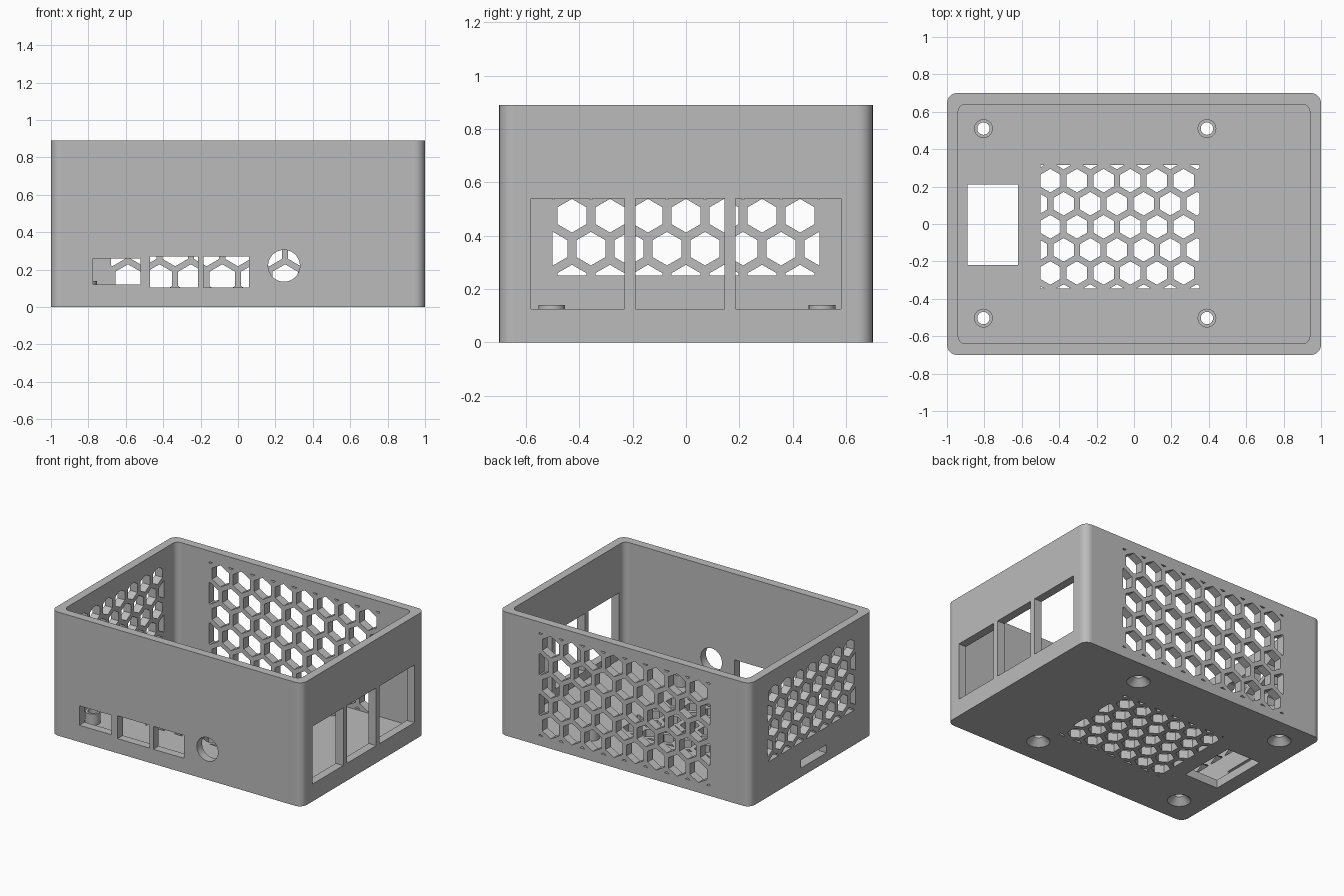
import bpy, bmesh, math
from mathutils import Vector

cube = bpy.data.objects.get("Cube")
if cube:
    bpy.data.objects.remove(cube, do_unlink=True)

grey = bpy.data.materials.new("grey plastic")
grey.use_nodes = True
tone = (0.5, 0.5, 0.5, 1)
grey.diffuse_color = tone
grey.node_tree.nodes["Principled BSDF"].inputs["Base Color"].default_value = tone

HX, HY, HEIGHT, WALL, FLOOR = 1.0, 0.7, 0.89, 0.06, 0.06
BORE, POST_R, POST_TOP = 0.033, 0.05, 0.14


def make_object(name, bm):
    bmesh.ops.recalc_face_normals(bm, faces=bm.faces)
    mesh = bpy.data.meshes.new(name)
    bm.to_mesh(mesh)
    bm.free()
    obj = bpy.data.objects.new(name, mesh)
    bpy.context.collection.objects.link(obj)
    mesh.materials.append(grey)
    return obj


def loft(bm, rings, start_cap=True, end_cap=True):
    """Join rings of equal point count with quads."""
    loops = [[bm.verts.new(p) for p in ring] for ring in rings]
    for a, b in zip(loops, loops[1:]):
        for i in range(len(a)):
            j = (i + 1) % len(a)
            bm.faces.new((a[i], a[j], b[j], b[i]))
    if start_cap:
        bm.faces.new(loops[0][::-1])
    if end_cap:
        bm.faces.new(loops[-1])


def rounded(hx, hy, r, z, steps=8):
    pts = []
    for q, (sx, sy) in enumerate(((1, 1), (-1, 1), (-1, -1), (1, -1))):
        for k in range(steps + 1):
            a = (q + k / steps) * math.pi / 2
            pts.append((sx * (hx - r) + r * math.cos(a), sy * (hy - r) + r * math.sin(a), z))
    return pts


def polygon(u, v, r, n, start=0.0):
    return [(u + r * math.cos(start + math.tau * k / n),
             v + r * math.sin(start + math.tau * k / n)) for k in range(n)]


def rect(u0, u1, v0, v1):
    return [(u0, v0), (u1, v0), (u1, v1), (u0, v1)]


def clip(pts, box):
    """Trim a convex polygon to a rectangle."""
    u0, u1, v0, v1 = box
    for axis, limit, sign in ((0, u0, 1), (0, u1, -1), (1, v0, 1), (1, v1, -1)):
        out = []
        for p, q in zip(pts, pts[1:] + pts[:1]):
            dp, dq = sign * (p[axis] - limit), sign * (q[axis] - limit)
            if dp >= 0:
                out.append(p)
            if dp * dq < 0:
                out.append(tuple(Vector(p).lerp(Vector(q), dp / (dp - dq))))
        pts = out
        if len(pts) < 3:
            return []
    return pts


def prism(bm, axis, pts, lo, hi):
    """Extrude a 2D outline along the named axis."""
    place = {"x": lambda u, v, w: (w, u, v),
             "y": lambda u, v, w: (u, w, v),
             "z": lambda u, v, w: (u, v, w)}[axis]
    loft(bm, [[place(u, v, w) for u, v in pts] for w in (lo, hi)])


def honeycomb(bm, axis, box, centre, pitch, radius, lo, hi):
    """Staggered hexagon holes trimmed to a rectangular field."""
    for row in range(-7, 8):
        for col in range(-10, 11):
            u = centre[0] + (col + (row % 2) / 2) * pitch
            v = centre[1] + row * pitch * math.sqrt(3) / 2
            pts = clip(polygon(u, v, radius, 6, math.pi / 6), box)
            if pts:
                prism(bm, axis, pts, lo, hi)


def ring(x, y, r, z):
    return [(u, v, z) for u, v in polygon(x, y, r, 32)]


# Open tray with rounded corners
bm = bmesh.new()
loft(bm, [rounded(HX, HY, 0.055, 0), rounded(HX, HY, 0.055, HEIGHT),
          rounded(HX - WALL, HY - WALL, 0.04, HEIGHT),
          rounded(HX - WALL, HY - WALL, 0.04, FLOOR)])
case = make_object("case_body", bm)

# All openings gathered in one cutter
bm = bmesh.new()
front, back = (-HY - 0.05, -HY + 0.09), (HY - 0.09, HY + 0.05)
left, right = (-HX - 0.05, -HX + 0.09), (HX - 0.09, HX + 0.05)
under = (-0.05, FLOOR + 0.03)

# Front ports
for box in ((-0.775, -0.52, 0.12, 0.26), (-0.47, -0.215, 0.105, 0.27), (-0.185, 0.06, 0.105, 0.27)):
    prism(bm, "y", rect(*box), *front)
prism(bm, "y", polygon(0.246, 0.22, 0.085, 40), *front)

# Large side ports
for y0, y1 in ((-0.58, -0.23), (-0.19, 0.145), (0.185, 0.58)):
    prism(bm, "x", rect(y0, y1, 0.125, 0.54), *right)

# Card slot and floor window
prism(bm, "x", rect(-0.17, 0.12, 0.064, 0.122), *left)
prism(bm, "z", rect(-0.89, -0.62, -0.22, 0.21), *under)

# Ventilation fields
honeycomb(bm, "y", (-0.68, 0.68, 0.07, 0.812), (0.084, 0.441), 0.168, 0.078, *back)
honeycomb(bm, "x", (-0.5, 0.5, 0.25, 0.775), (0, 0.4745), 0.1425, 0.063, *left)
honeycomb(bm, "z", (-0.5, 0.35, -0.345, 0.315), (-0.02, -0.015), 0.1425, 0.063, *under)

# Countersunk screw holes
posts = [(x, y) for x in (-0.805, 0.39) for y in (-0.503, 0.51)]
for x, y in posts:
    loft(bm, [ring(x, y, 0.077, -0.02), ring(x, y, 0.077, 0),
              ring(x, y, BORE, 0.045), ring(x, y, BORE, FLOOR + 0.03)])
cutter = make_object("opening_cutter", bm)
cutter.hide_render = True

mod = case.modifiers.new("openings", "BOOLEAN")
mod.operation, mod.solver, mod.object = "DIFFERENCE", "EXACT", cutter
bpy.context.view_layer.objects.active = case
bpy.ops.object.modifier_apply(modifier=mod.name)
bpy.data.objects.remove(cutter, do_unlink=True)

# Hollow standoffs on the floor
parts = [case]
for i, (x, y) in enumerate(posts):
    bm = bmesh.new()
    loft(bm, [ring(x, y, POST_R, FLOOR), ring(x, y, POST_R, POST_TOP),
              ring(x, y, BORE, POST_TOP), ring(x, y, BORE, FLOOR),
              ring(x, y, POST_R, FLOOR)], False, False)
    bmesh.ops.remove_doubles(bm, verts=bm.verts, dist=1e-5)
    parts.append(make_object(f"standoff_{i + 1}", bm))

# Smooth curved faces, keep flat walls flat
for obj in parts:
    bpy.ops.object.select_all(action="DESELECT")
    obj.select_set(True)
    bpy.context.view_layer.objects.active = obj
    bpy.ops.object.shade_smooth_by_angle(angle=math.radians(30))
    for face in obj.data.polygons:
        if max(abs(c) for c in face.normal) > 0.9999:
            face.use_smooth = False
